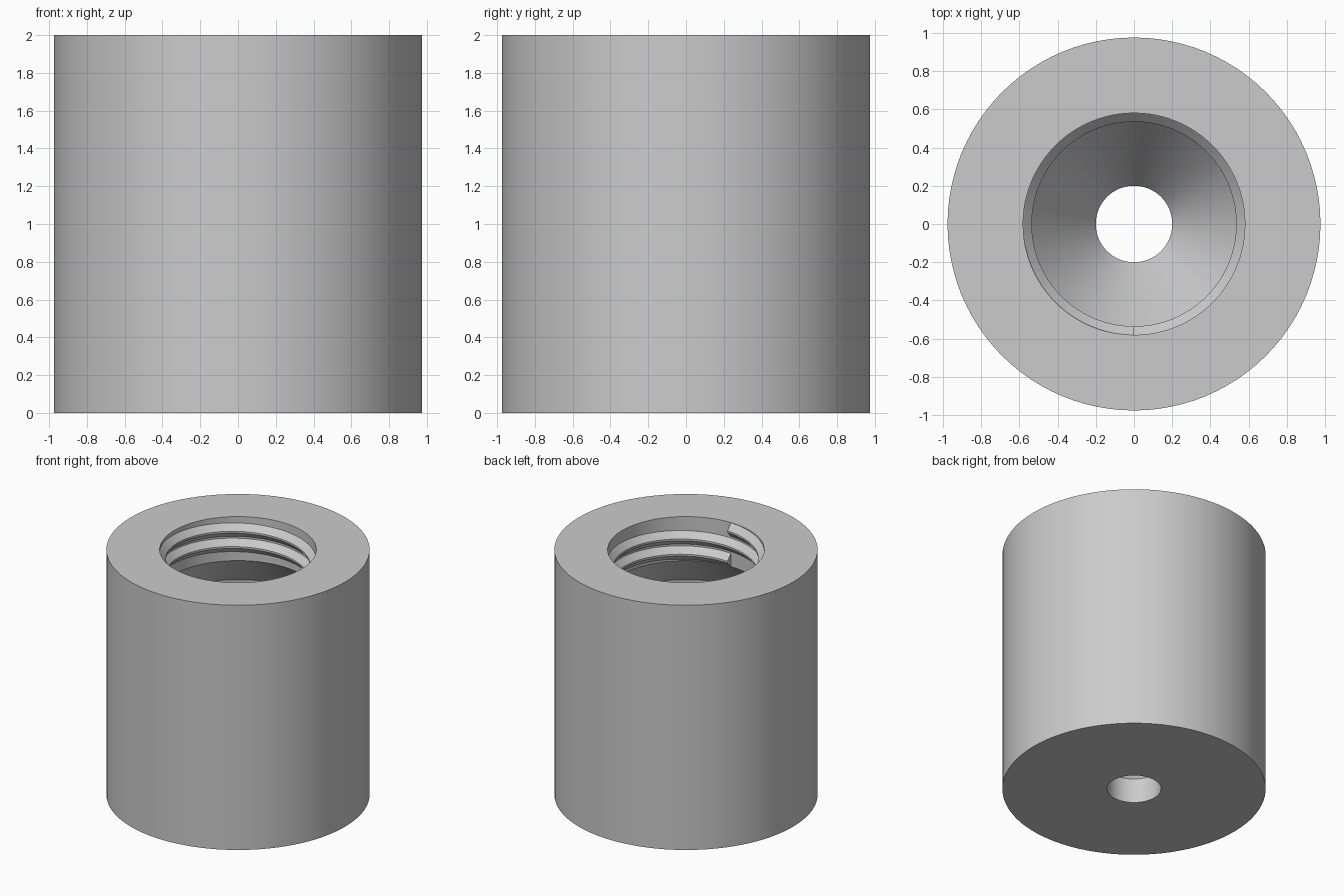
import bpy
import bmesh
import math

cube = bpy.data.objects.get("Cube")
if cube:
    bpy.data.objects.remove(cube, do_unlink=True)

SEGMENTS = 96
NECK_RADIUS = 0.58
PITCH = 0.125

grey = bpy.data.materials.new("light_grey")
grey.use_nodes = True
colour = (0.6, 0.6, 0.6, 1)
grey.diffuse_color = colour
grey.node_tree.nodes["Principled BSDF"].inputs["Base Color"].default_value = colour


def sweep(name, profile, steps, drop_per_turn=0.0, closed=False):
    """Turn a closed (radius, height) profile about z, clockwise from the front."""
    bm = bmesh.new()
    rings = []
    for i in range(steps if closed else steps + 1):
        turn = i / SEGMENTS
        angle = -math.pi / 2 - turn * math.tau
        rings.append([bm.verts.new((r * math.cos(angle), r * math.sin(angle),
                                    z - turn * drop_per_turn)) for r, z in profile])
    n = len(profile)
    for i in range(steps):
        a, b = rings[i], rings[(i + 1) % len(rings)]
        for j in range(n):
            k = (j + 1) % n
            bm.faces.new((a[j], a[k], b[k], b[j]))
    if not closed:
        bm.faces.new(rings[0])
        bm.faces.new(rings[-1])
    bmesh.ops.recalc_face_normals(bm, faces=bm.faces)
    mesh = bpy.data.meshes.new(name)
    bm.to_mesh(mesh)
    bm.free()
    mesh.materials.append(grey)
    obj = bpy.data.objects.new(name, mesh)
    bpy.context.collection.objects.link(obj)
    bpy.ops.object.select_all(action="DESELECT")
    obj.select_set(True)
    bpy.context.view_layer.objects.active = obj
    bpy.ops.object.shade_smooth_by_angle(angle=math.radians(20))
    return obj


# Body: outer wall, drain hole, funnel, chamber, flared shoulder, neck
body_profile = [
    (0.975, 0), (0.975, 2), (NECK_RADIUS, 2), (NECK_RADIUS, 1.64),
    (0.78, 1.39), (0.78, 1.0), (0.2, 0.2), (0.2, 0),
]
sweep("threaded_body", body_profile, SEGMENTS, closed=True)

# Thread: two turns of a ridge, sunk slightly into the neck wall
thread_profile = [
    (NECK_RADIUS + 0.005, 1.999), (NECK_RADIUS, 1.998), (0.535, 1.95),
    (0.535, 1.935), (NECK_RADIUS, 1.888), (NECK_RADIUS + 0.005, 1.887),
]
sweep("neck_thread", thread_profile, 2 * SEGMENTS, drop_per_turn=PITCH)
